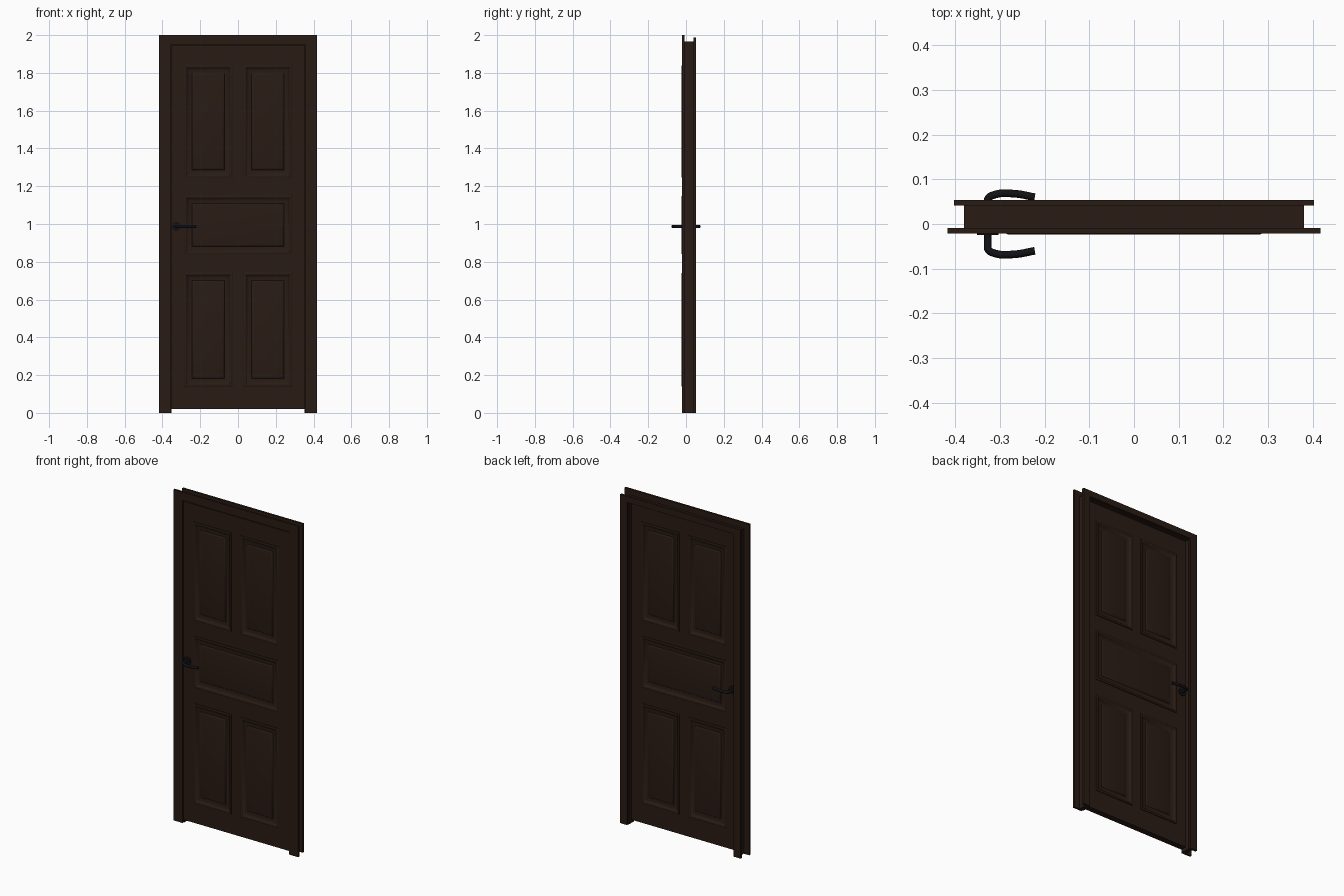
import bpy, bmesh, math

if "Cube" in bpy.data.objects:
    bpy.data.objects.remove(bpy.data.objects["Cube"])

def material(name, color):
    m = bpy.data.materials.new(name)
    m.diffuse_color = color
    m.use_nodes = True
    m.node_tree.nodes["Principled BSDF"].inputs["Base Color"].default_value = m.diffuse_color
    return m

WOOD = material("dark_wood", (0.022, 0.011, 0.007, 1))
METAL = material("black_metal", (0.006, 0.006, 0.008, 1))

def finish(bm, name, mat):
    bmesh.ops.recalc_face_normals(bm, faces=bm.faces)
    me = bpy.data.meshes.new(name)
    bm.to_mesh(me)
    bm.free()
    ob = bpy.data.objects.new(name, me)
    bpy.context.collection.objects.link(ob)
    me.materials.append(mat)
    return ob

def box(name, x0, x1, y0, y1, z0, z1, bevel=0.0):
    bm = bmesh.new()
    bmesh.ops.create_cube(bm, size=1)
    for v in bm.verts:
        v.co = ((x0 + x1) / 2 + v.co.x * (x1 - x0),
                (y0 + y1) / 2 + v.co.y * (y1 - y0),
                (z0 + z1) / 2 + v.co.z * (z1 - z0))
    ob = finish(bm, name, WOOD)
    if bevel:
        mod = ob.modifiers.new("bevel", 'BEVEL')
        mod.width = bevel
        mod.segments = 2
    return ob

def smooth(ob):
    bpy.ops.object.select_all(action='DESELECT')
    ob.select_set(True)
    bpy.context.view_layer.objects.active = ob
    bpy.ops.object.shade_smooth_by_angle(angle=math.radians(40))

def surround(name, outer, inner, y0, y1, top, inner_top):
    # one-piece inverted U profile, extruded through its thickness
    pts = [(-outer, 0), (-inner, 0), (-inner, inner_top), (inner, inner_top),
           (inner, 0), (outer, 0), (outer, top), (-outer, top)]
    bm = bmesh.new()
    a = [bm.verts.new((x, y0, z)) for x, z in pts]
    b = [bm.verts.new((x, y1, z)) for x, z in pts]
    n = len(pts)
    bm.faces.new(a)
    bm.faces.new(b[::-1])
    for i in range(n):
        bm.faces.new((a[i], b[i], b[(i + 1) % n], a[(i + 1) % n]))
    return finish(bm, name, WOOD)

# Frame: front casing, jamb and back casing
surround("front_casing", 0.417, 0.357, -0.021, -0.009, 2.0, 1.95)
surround("jamb", 0.38, 0.353, -0.009, 0.042, 1.965, 1.945)
surround("back_casing", 0.403, 0.357, 0.041, 0.054, 1.987, 1.95)

# Door leaf: stiles, rails and mullions around the panel openings
T = 0.018
E, P, M = 0.353, 0.285, 0.03
rows = [(0.14, 0.742, 2), (0.84, 1.15, 1), (1.245, 1.84, 2)]
for s, side in ((-1, "left"), (1, "right")):
    box("stile_" + side, min(s * E, s * P), max(s * E, s * P), -T, T, 0.02, 1.945)
rail_z = [0.02] + [z for r in rows for z in r[:2]] + [1.945]
for i in range(0, len(rail_z), 2):
    box("rail_%d" % (i // 2), -P, P, -T, T, rail_z[i], rail_z[i + 1])

# Moulded panels: (inset from opening, height above leaf face)
PROFILE = [(0, -0.014), (0, 0.004), (0.003, 0.006), (0.009, 0.006), (0.013, 0.003),
           (0.019, -0.004), (0.024, -0.006), (0.042, -0.006),
           (0.045, -0.002), (0.053, 0.0)]

def panel(name, x0, x1, z0, z1, s):
    bm = bmesh.new()
    rings = []
    for d, h in PROFILE:
        y = s * (T + h)
        rings.append([bm.verts.new(c) for c in (
            (x0 + d, y, z0 + d), (x1 - d, y, z0 + d),
            (x1 - d, y, z1 - d), (x0 + d, y, z1 - d))])
    for a, b in zip(rings, rings[1:]):
        for i in range(4):
            j = (i + 1) % 4
            bm.faces.new((a[i], a[j], b[j], b[i]))
    bm.faces.new(rings[0])
    bm.faces.new(rings[-1])
    smooth(finish(bm, name, WOOD))

for r, (z0, z1, count) in enumerate(rows):
    spans = [(-P, P)] if count == 1 else [(-P, -M), (M, P)]
    if count == 2:
        box("mullion_%d" % r, -M, M, -T, T, z0, z1)
    for c, (x0, x1) in enumerate(spans):
        for s, face in ((-1, "front"), (1, "back")):
            panel("panel_%s_%d_%d" % (face, r, c), x0, x1, z0, z1, s)

# Lever handles on both faces
HX, HZ = -0.327, 0.987
for s, face in ((-1, "front"), (1, "back")):
    bpy.ops.mesh.primitive_cylinder_add(vertices=32, radius=0.024, depth=0.007,
                                        location=(HX, s * (T + 0.0035), HZ),
                                        rotation=(math.pi / 2, 0, 0))
    rose = bpy.context.object
    rose.name = "handle_rose_" + face
    rose.data.materials.append(METAL)
    smooth(rose)

    cu = bpy.data.curves.new("lever_" + face, 'CURVE')
    cu.dimensions = '3D'
    cu.bevel_depth = 0.0085
    cu.bevel_resolution = 4
    cu.resolution_u = 8
    cu.use_fill_caps = True
    sp = cu.splines.new('BEZIER')
    path = [(HX, T), (HX, 0.056), (-0.312, 0.0655), (-0.27, 0.068), (-0.222, 0.060)]
    sp.bezier_points.add(len(path) - 1)
    for bp, (x, y) in zip(sp.bezier_points, path):
        bp.co = (x, s * y, HZ)
        bp.handle_left_type = bp.handle_right_type = 'AUTO'
    sp.bezier_points[0].handle_right_type = 'VECTOR'
    sp.bezier_points[1].handle_left_type = 'VECTOR'
    lever = bpy.data.objects.new("lever_" + face, cu)
    bpy.context.collection.objects.link(lever)
    cu.materials.append(METAL)
    bpy.ops.object.select_all(action='DESELECT')
    lever.select_set(True)
    bpy.context.view_layer.objects.active = lever
    bpy.ops.object.convert(target='MESH')
    smooth(bpy.context.object)
